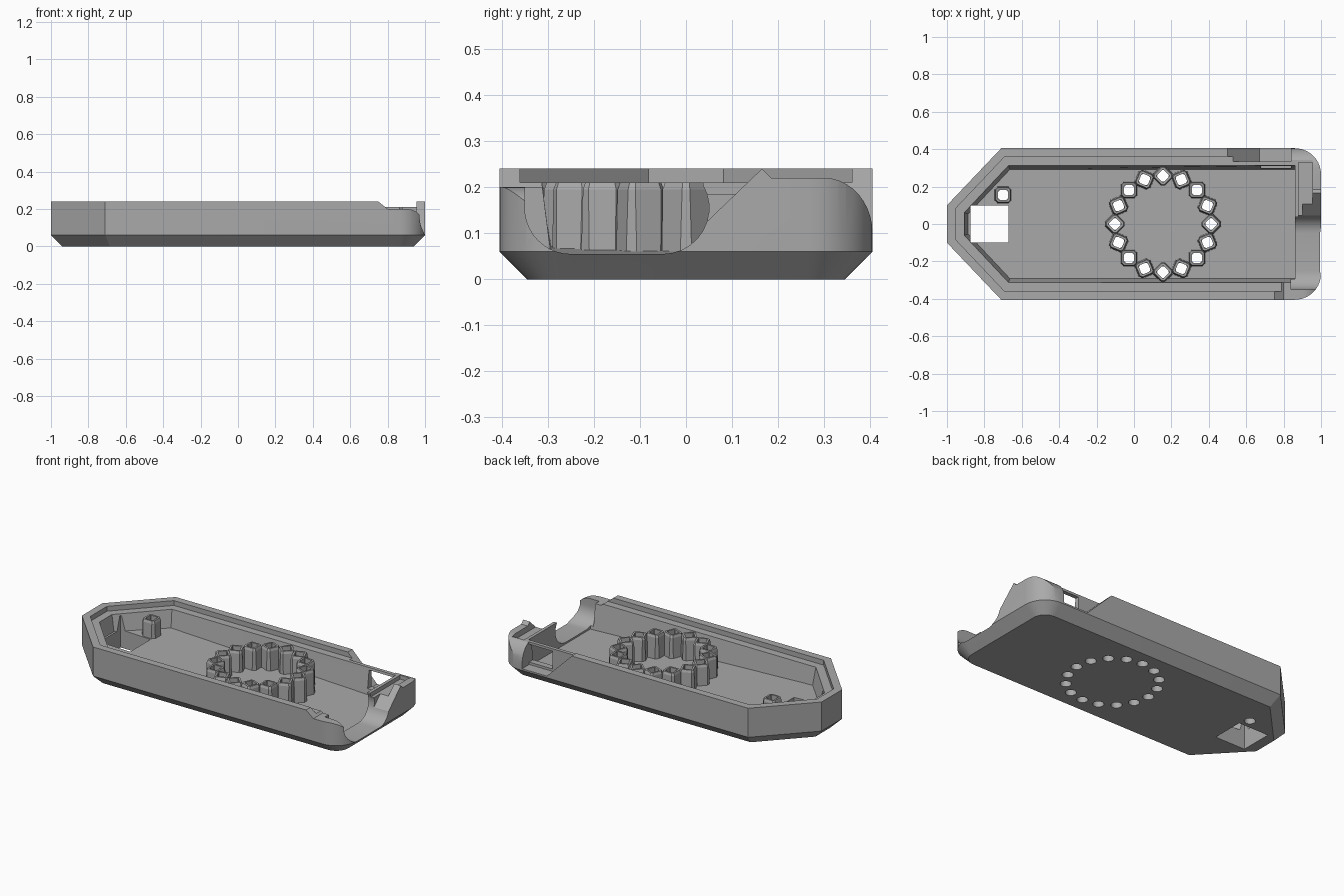
import bpy, bmesh, math
from math import sin, cos, pi, radians

cube = bpy.data.objects.get("Cube")
if cube:
    bpy.data.objects.remove(cube, do_unlink=True)

grey = bpy.data.materials.new("plain grey plastic")
grey.use_nodes = True
COLOUR = (0.40, 0.40, 0.40, 1)
grey.diffuse_color = COLOUR
bsdf = next(n for n in grey.node_tree.nodes if n.type == 'BSDF_PRINCIPLED')
bsdf.inputs["Base Color"].default_value = COLOUR


def loft(bm, rings, tube=False):
    """Skin equal rings of points; cap the ends or join last to first."""
    loops = [[bm.verts.new(p) for p in ring] for ring in rings]
    n = len(loops[0])
    pairs = list(zip(loops, loops[1:]))
    if tube:
        pairs.append((loops[-1], loops[0]))
    for a, b in pairs:
        for i in range(n):
            j = (i + 1) % n
            bm.faces.new((a[i], a[j], b[j], b[i]))
    if not tube:
        bm.faces.new(loops[0][::-1])
        bm.faces.new(loops[-1])


def make(name, bm):
    bmesh.ops.recalc_face_normals(bm, faces=bm.faces)
    mesh = bpy.data.meshes.new(name)
    bm.to_mesh(mesh)
    bm.free()
    obj = bpy.data.objects.new(name, mesh)
    bpy.context.collection.objects.link(obj)
    mesh.materials.append(grey)
    return obj


def prism(name, pts, axis, lo, hi):
    place = {'x': lambda a, b, t: (t, a, b),
             'y': lambda a, b, t: (a, t, b),
             'z': lambda a, b, t: (a, b, t)}[axis]
    bm = bmesh.new()
    loft(bm, [[place(a, b, t) for a, b in pts] for t in (lo, hi)])
    return make(name, bm)


def box(name, x0, x1, y0, y1, z0, z1):
    return prism(name, [(x0, y0), (x1, y0), (x1, y1), (x0, y1)], 'z', z0, z1)


def arc(cx, cy, rx, ry, a0, a1, n=10):
    angles = [radians(a0 + (a1 - a0) * i / n) for i in range(n + 1)]
    return [(cx + rx * cos(a), cy + ry * sin(a)) for a in angles]


def outline(inset, right=None):
    """Pointed plan with rounded or square corners at the open end."""
    k = 0.414 * inset
    half = 0.405 - inset
    nose = [(-0.71 + k, half), (-1 + inset, 0.1 - k)]
    if right is None:
        r = 0.14 - inset
        tail = arc(0.86, 0.265, r, r, 0, 90)
    else:
        tail = [(right, half)]
    upper = tail + nose
    return upper + [(x, -y) for x, y in reversed(upper)]


def floor_z(x):
    return 0.078 - 0.039 * x


def cut(obj, cutter):
    mod = obj.modifiers.new("cut", 'BOOLEAN')
    mod.operation = 'DIFFERENCE'
    mod.solver = 'EXACT'
    mod.object = cutter
    bpy.ops.object.select_all(action='DESELECT')
    bpy.context.view_layer.objects.active = obj
    obj.select_set(True)
    bpy.ops.object.modifier_apply(modifier=mod.name)
    bpy.data.objects.remove(cutter, do_unlink=True)


# Outer shell with chamfered underside
bm = bmesh.new()
loft(bm, [[(x, y, z) for x, y in outline(i)]
          for i, z in ((0.06, 0), (0, 0.06), (0, 0.24))])
shell = make("tray_shell", bm)

# Rim step and main cavity with a gently sloping floor
cut(shell, prism("rim_cutter", outline(0.045, 0.955), 'z', 0.21, 0.3))
bm = bmesh.new()
loft(bm, [[(x, y, floor_z(x)) for x, y in outline(0.113, 0.86)],
          [(x, y, 0.225) for x, y in outline(0.09, 0.86)]])
cut(shell, make("cavity_cutter", bm))

# Rounded saddle through the open end
saddle = ([(-0.35, 0.3)] + arc(-0.25, 0.155, 0.1, 0.1, 180, 270)
          + arc(-0.05, 0.155, 0.1, 0.1, 270, 390) + [(0.04, 0.3)])
cut(shell, prism("saddle_cutter", saddle, 'x', 0.84, 1.1))
flare = [(-0.03, 0.3), (-0.03, 0.13), (0.045, 0.125), (0.165, 0.24), (0.165, 0.3)]
cut(shell, prism("flare_cutter", flare, 'x', 0.9, 1.1))

# Front corner: ramp down from the rim, then a rounded shoulder
shoulder = ([(0.75, 0.3), (0.75, 0.24), (0.8, 0.2)]
            + arc(0.9, 0.1, 0.1, 0.1, 90, 0) + [(1.1, 0.1), (1.1, 0.3)])
cut(shell, prism("front_corner_cutter", shoulder, 'y', -0.5, -0.29))

# Back corner: domed outside, lowered behind the end plate
dome = ([(0.165, 0.3), (0.165, 0.24), (0.185, 0.22)]
        + arc(0.3, 0.1, 0.105, 0.12, 90, 0) + [(0.5, 0.1), (0.5, 0.3)])
cut(shell, prism("back_corner_cutter", dome, 'x', 0.84, 1.1))
cut(shell, box("plate_cutter", 0.88, 0.955, 0.03, 0.33, 0.185, 0.3))

# Side port: outer notch with sloped lead-in, and the opening under a thin bar
notch = [(0.5, 0.24), (0.67, 0.07), (0.84, 0.07), (0.84, 0.3), (0.5, 0.3)]
cut(shell, prism("notch_cutter", notch, 'y', 0.335, 0.5))
cut(shell, box("port_cutter", 0.68, 0.84, 0.24, 0.4, 0.085, 0.195))

# Window through the floor near the pointed end
cut(shell, box("window_cutter", -0.875, -0.67, -0.1, 0.1, -0.1, 0.2))

# Light posts: a ring of sixteen and a single one near the window
COUNT = 16
spots = [(0.155 + 0.257 * cos(a), 0.257 * sin(a), a + pi / 4)
         for a in (2 * pi * i / COUNT for i in range(COUNT))]
spots.append((-0.7, 0.155, 0))

bm = bmesh.new()
for x, y, turn in spots:
    loft(bm, [[(x + a, y + b, z) for a, b in arc(0, 0, 0.031, 0.031, 0, 345, 23)]
              for z in (-0.05, 0.15)])
cut(shell, make("hole_cutter", bm))


def square(x, y, turn, half, corner, z):
    """Square ring with clipped corners."""
    s = half - corner
    pts = [(half, -s), (half, s), (s, half), (-s, half),
           (-half, s), (-half, -s), (-s, -half), (s, -half)]
    return [(x + a * cos(turn) - b * sin(turn),
             y + a * sin(turn) + b * cos(turn), z) for a, b in pts]


for i, (x, y, turn) in enumerate(spots):
    base = floor_z(x) - 0.02
    bm = bmesh.new()
    loft(bm, [square(x, y, turn, h, c, z) for h, c, z in (
        (0.046, 0.018, base), (0.042, 0.012, 0.195), (0.037, 0.01, 0.21),
        (0.026, 0.002, 0.21), (0.026, 0.002, base))], tube=True)
    make("window_post" if i == COUNT else f"ring_post_{i + 1}", bm)

# Smooth curved shoulders, keep edges crisp
bpy.ops.object.select_all(action='DESELECT')
shell.select_set(True)
bpy.context.view_layer.objects.active = shell
bpy.ops.object.shade_smooth_by_angle(angle=radians(25))
